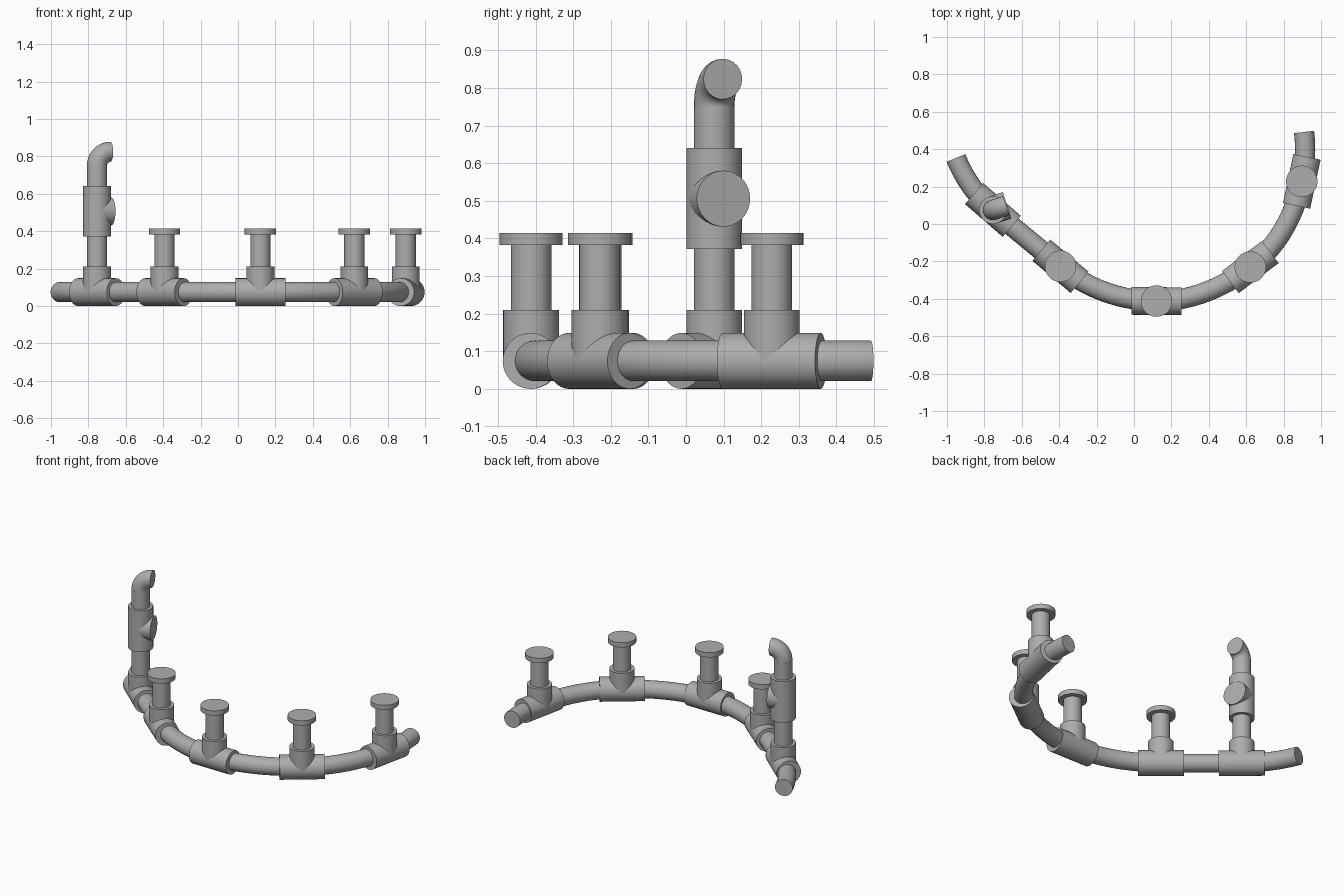
import bpy
from math import radians, cos, sin, pi
from mathutils import Vector

cube = bpy.data.objects.get("Cube")
if cube:
    bpy.data.objects.remove(cube, do_unlink=True)

grey = bpy.data.materials.new("plain grey")
grey.use_nodes = True
colour = (0.42, 0.42, 0.42, 1)
grey.diffuse_color = colour
grey.node_tree.nodes["Principled BSDF"].inputs["Base Color"].default_value = colour

PIPE, SLEEVE, CAP = 0.054, 0.0743, 0.084   # radii
HALF = 0.1335                              # half length of a tee
AXIS = SLEEVE                              # height of the pipe centreline
UP = Vector((0, 0, 1))


def heading(degrees):
    return Vector((cos(radians(degrees)), sin(radians(degrees)), 0))


def finish(obj, name):
    obj.name = name
    obj.data.materials.clear()
    obj.data.materials.append(grey)
    bpy.ops.object.select_all(action="DESELECT")
    obj.select_set(True)
    bpy.context.view_layer.objects.active = obj
    bpy.ops.object.shade_smooth_by_angle(angle=radians(35))


def rod(name, start, end, radius):
    """Closed cylinder between two points."""
    span = end - start
    bpy.ops.mesh.primitive_cylinder_add(
        vertices=48, radius=radius, depth=span.length, location=(start + end) / 2,
        rotation=span.to_track_quat("Z", "Y").to_euler())
    finish(bpy.context.object, name)


def bent_pipe(name, stops, reach, twist):
    """Pipe swept through (point, direction) stops; reach scales the handles."""
    data = bpy.data.curves.new(name, "CURVE")
    data.dimensions = "3D"
    data.twist_mode = twist
    data.bevel_depth = PIPE
    data.bevel_resolution = 10
    data.resolution_u = 16
    data.use_fill_caps = True
    spline = data.splines.new("BEZIER")
    spline.bezier_points.add(len(stops) - 1)
    for i, (knot, (point, way)) in enumerate(zip(spline.bezier_points, stops)):
        before = (point - stops[max(i - 1, 0)][0]).length
        after = (stops[min(i + 1, len(stops) - 1)][0] - point).length
        knot.handle_left_type = knot.handle_right_type = "FREE"
        knot.co = point
        knot.handle_left = point - way * (before or after) * reach
        knot.handle_right = point + way * (after or before) * reach
    source = bpy.data.objects.new(name + " path", data)
    bpy.context.collection.objects.link(source)
    graph = bpy.context.evaluated_depsgraph_get()
    mesh = bpy.data.meshes.new_from_object(source.evaluated_get(graph))
    bpy.data.objects.remove(source, do_unlink=True)
    obj = bpy.data.objects.new(name, mesh)
    bpy.context.collection.objects.link(obj)
    finish(obj, name)


# Tee joints along the curve: x, y, heading
tees = [(-0.754, 0.075, -41), (-0.393, -0.226, -40), (0.12, -0.412, -0.5),
        (0.622, -0.23, 37), (0.897, 0.228, 78)]
ends = [(-0.952, 0.353, -68), (0.909, 0.492, 97)]

# Curved ground pipe
route = [ends[0]] + tees + [ends[1]]
bent_pipe("ground_pipe",
          [(Vector((x, y, AXIS)), heading(a)) for x, y, a in route], 0.345, "Z_UP")

# Tee bodies, sockets and capped risers
for n, (x, y, angle) in enumerate(tees):
    centre = Vector((x, y, AXIS))
    foot = Vector((x, y, 0))
    along = heading(angle) * HALF
    rod(f"tee_body_{n}", centre - along, centre + along, SLEEVE)
    rod(f"tee_socket_{n}", centre, foot + UP * 0.21, SLEEVE)
    if n:
        rod(f"riser_{n}", centre, foot + UP * 0.39, PIPE)
        rod(f"riser_cap_{n}", foot + UP * 0.383, foot + UP * 0.414, CAP)

# Tall riser with an elbow at the top
base = Vector((tees[0][0], tees[0][1], 0))
out = heading(18)
bend = 0.074
rod("tall_riser", base + UP * AXIS, base + UP * 0.75, PIPE)
bent_pipe("top_elbow", [(base + UP * 0.75, UP),
                        (base + UP * (0.75 + bend) + out * bend, out)],
          0.5523 / 2 ** 0.5, "MINIMUM")

# Upright tee on the tall riser with a short side outlet
rod("upright_tee", base + UP * 0.372, base + UP * 0.641, SLEEVE)
rod("side_outlet", base + UP * 0.506, base + UP * 0.506 + out * 0.08, SLEEVE)
